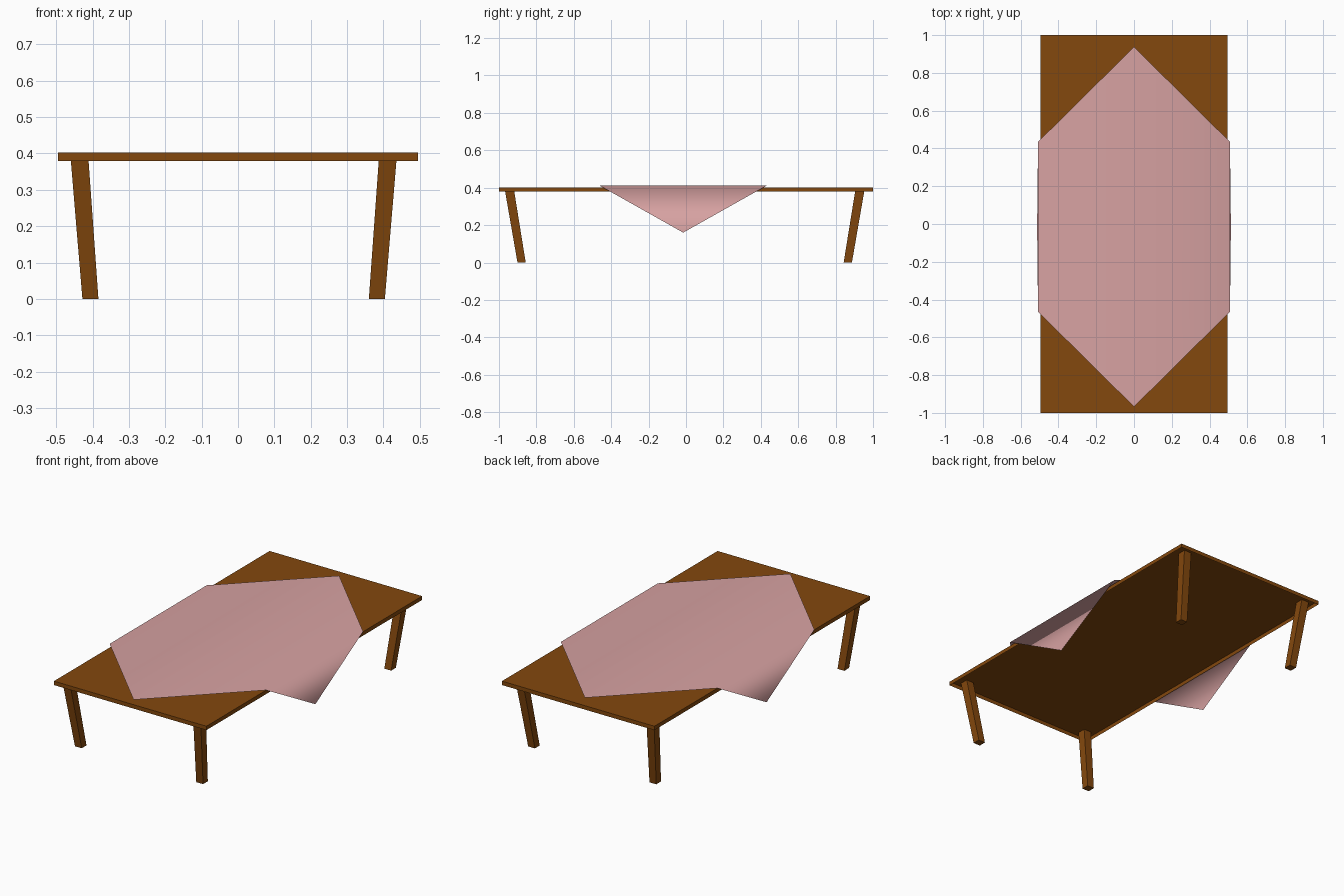
import bpy, bmesh

if "Cube" in bpy.data.objects:
    bpy.data.objects.remove(bpy.data.objects["Cube"])


def material(name, rgb):
    m = bpy.data.materials.new(name)
    m.diffuse_color = (*rgb, 1)
    m.use_nodes = True
    m.node_tree.nodes["Principled BSDF"].inputs["Base Color"].default_value = m.diffuse_color
    return m


def build(name, verts, faces, mat, smooth=False, consistent=True):
    bm = bmesh.new()
    vs = [bm.verts.new(v) for v in verts]
    for f in faces:
        bm.faces.new([vs[i] for i in f]).smooth = smooth
    if consistent:
        bmesh.ops.recalc_face_normals(bm, faces=bm.faces)
    me = bpy.data.meshes.new(name)
    bm.to_mesh(me)
    bm.free()
    me.materials.append(mat)
    ob = bpy.data.objects.new(name, me)
    bpy.context.collection.objects.link(ob)
    return ob


def rect(cx, cy, hx, hy, z):
    return [(cx + sx * hx, cy + sy * hy, z)
            for sx, sy in ((-1, -1), (1, -1), (1, 1), (-1, 1))]


wood = material("wood", (0.23, 0.065, 0.004))
linen = material("linen", (0.68, 0.36, 0.36))
SIDES = [(i, (i + 1) % 4, (i + 1) % 4 + 4, i + 4) for i in range(4)]

# Tabletop: shallow tray, open underneath
build("tabletop", rect(0, 0, 0.495, 1, 0.379) + rect(0, 0, 0.495, 1, 0.402),
      SIDES + [(4, 5, 6, 7)], wood, consistent=False)

# Four legs, tapered and leaning inward towards the floor
for sy, end in ((-1, "front"), (1, "back")):
    for sx, side in ((-1, "left"), (1, "right")):
        foot = rect(-0.012 + sx * 0.394, -0.007 + sy * 0.872, 0.022, 0.022, 0)
        top = rect(-0.012 + sx * 0.425, -0.007 + sy * 0.939, 0.0245, 0.0245, 0.4)
        build(f"{end}_{side}_leg", foot + top,
              SIDES + [(3, 2, 1, 0), (4, 5, 6, 7)], wood)

# Tablecloth: square sheet laid diagonally, two corners hanging over the sides
yc, zt, xf, yf = -0.015, 0.413, 0.508, 0.45
cloth = [(0, yc - 0.953, zt), (xf, yc - yf, zt), (xf, yc + yf, zt),
         (0, yc + 0.953, zt), (-xf, yc + yf, zt), (-xf, yc - yf, zt),
         (0.513, yc, 0.16), (-0.513, yc, 0.16)]
build("tablecloth", cloth, [(0, 1, 2, 3, 4, 5), (2, 1, 6), (5, 4, 7)],
      linen, smooth=True, consistent=False)
